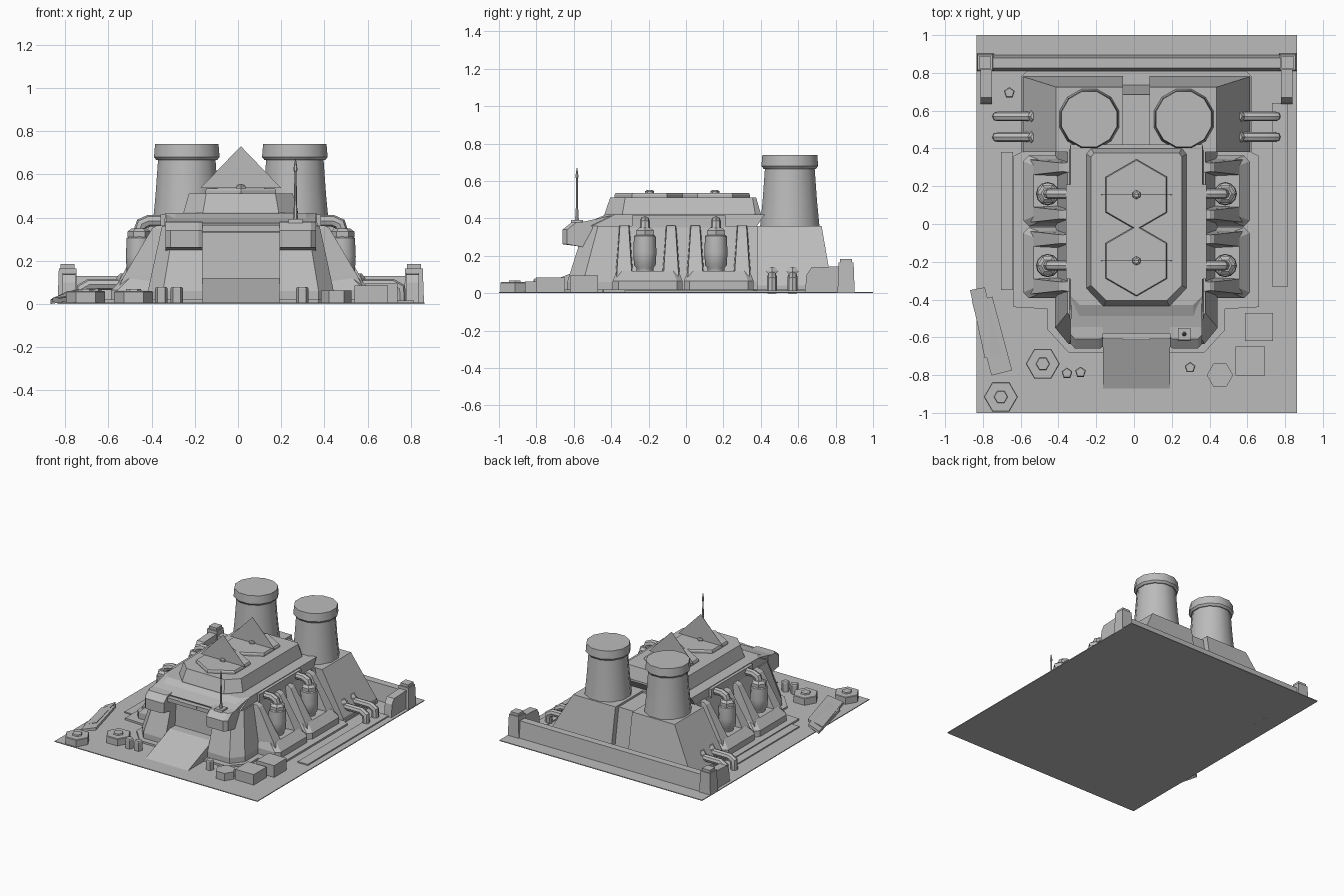
import bpy, bmesh, math
from mathutils import Vector

if "Cube" in bpy.data.objects:
    bpy.data.objects.remove(bpy.data.objects["Cube"])

CX = 0.013  # centre line of the building
mat = bpy.data.materials.new("plain grey")
mat.diffuse_color = (0.5, 0.5, 0.5, 1)
mat.use_nodes = True
mat.node_tree.nodes["Principled BSDF"].inputs["Base Color"].default_value = mat.diffuse_color


def make(name, verts, faces, smooth=False):
    me = bpy.data.meshes.new(name)
    me.from_pydata(verts, [], faces)
    bm = bmesh.new()
    bm.from_mesh(me)
    bmesh.ops.recalc_face_normals(bm, faces=bm.faces)
    bm.to_mesh(me)
    bm.free()
    me.materials.append(mat)
    ob = bpy.data.objects.new(name, me)
    bpy.context.collection.objects.link(ob)
    if smooth:
        bpy.ops.object.select_all(action='DESELECT')
        ob.select_set(True)
        bpy.context.view_layer.objects.active = ob
        bpy.ops.object.shade_smooth_by_angle(angle=math.radians(40))
    return ob


def loft(name, rings, smooth=False):
    """Skin equal-length rings of 3D points and cap both ends."""
    n = len(rings[0])
    verts = [p for r in rings for p in r]
    faces = [tuple(range(n)), tuple(range((len(rings) - 1) * n, len(rings) * n))]
    for k in range(len(rings) - 1):
        for i in range(n):
            j = (i + 1) % n
            faces.append((k * n + i, k * n + j, k * n + n + j, k * n + n + i))
    return make(name, verts, faces, smooth)


def rect(x0, x1, y0, y1, z):
    return [(x0, y0, z), (x1, y0, z), (x1, y1, z), (x0, y1, z)]


def box(name, x0, x1, y0, y1, z0, z1, inset=0):
    return loft(name, [rect(x0, x1, y0, y1, z0),
                       rect(x0 + inset, x1 - inset, y0 + inset, y1 - inset, z1)])


def ngon(x, y, z, r, n, turn=0.0):
    return [(x + r * math.cos(2 * math.pi * i / n + turn),
             y + r * math.sin(2 * math.pi * i / n + turn), z) for i in range(n)]


def turned(name, x, y, profile, n, turn=0.0, smooth=False):
    return loft(name, [ngon(x, y, z, r, n, turn) for r, z in profile], smooth)


def mirrored(half, z):
    """Outline symmetric about the centre line, from its right half."""
    return [(CX + x, y, z) for x, y in half] + [(CX - x, y, z) for x, y in reversed(half)]


def pipe(name, pts, r, n=8):
    """Tube along a path lying in an xz plane."""
    pts = [Vector(p) for p in pts]
    rings = []
    for i, p in enumerate(pts):
        a = (p - pts[max(i - 1, 0)]).normalized()
        b = (pts[min(i + 1, len(pts) - 1)] - p).normalized()
        t = (a + b).normalized()
        side = Vector((0, 1, 0))
        up = t.cross(side)
        k = 1 / max(t.dot(b if b.length else a), 0.5)
        rings.append([tuple(p + side * r * math.cos(2 * math.pi * j / n)
                            + up * r * k * math.sin(2 * math.pi * j / n)) for j in range(n)])
    return loft(name, rings, True)


# Ground plate and low skirt
box("ground_plate", -0.835, 0.862, -1, 1, 0, 0.006)
skirt = [(0.58, 0.81), (0.61, 0.78), (0.61, 0.38), (0.65, 0.36), (0.65, -0.44),
         (0.47, -0.45), (0.47, -0.56), (0.36, -0.68), (0.18, -0.68)]
loft("skirt", [mirrored(skirt, 0), mirrored(skirt, 0.02)])
box("right_strip", 0.73, 0.815, -0.33, 0.64, 0, 0.015)
box("left_strip", -0.705, -0.64, -0.35, 0.38, 0, 0.015)

# Main hull with a door recess at the front
low = [(0.43, 0.4), (0.43, -0.55), (0.36, -0.635), (0.178, -0.635), (0.178, -0.52)]
top = [(0.365, 0.4), (0.365, -0.47), (0.31, -0.54), (0.178, -0.54), (0.178, -0.5)]
loft("hull", [mirrored(low, 0), mirrored(low, 0.06), mirrored(top, 0.36)])
loft("ramp", [[(CX + s * 0.178, y, z) for y, z in
               ((-0.87, 0.0), (-0.87, 0.006), (-0.58, 0.12), (-0.5, 0.12), (-0.5, 0.0))]
              for s in (-1, 1)])

# Sloping deck above the hull
d0 = [(0.355, 0.38), (0.355, -0.5), (0.31, -0.57)]
d1 = [(0.35, 0.42), (0.35, -0.38), (0.3, -0.43)]
loft("deck", [mirrored(d0, 0.36), mirrored(d1, 0.42)])
loft("deck_front", [[(CX + s * 0.345, y, z) for y, z in
                     ((-0.4, 0.415), (-0.58, 0.375), (-0.56, 0.33), (-0.4, 0.33))] for s in (-1, 1)])
for s in (-1, 1):
    box("deck_side_box", CX + s * 0.36 - 0.012, CX + s * 0.36 + 0.012, -0.29, 0.21, 0.35, 0.415)

# Visor: two arms and a lower lintel over the door
for s in (-1, 1):
    def arm(w, d):
        return [(CX + s * w, y, z) for y, z in
                ((-0.5, 0.385), (-0.61 + d, 0.38), (-0.66 + d, 0.34), (-0.66 + d, 0.262),
                 (-0.55, 0.247), (-0.5, 0.247))]
    loft("visor_arm", [arm(0.178, 0.01), arm(0.195, 0), arm(0.325, 0), arm(0.348, 0.025)])
box("lintel", CX - 0.178, CX + 0.178, -0.61, -0.48, 0.335, 0.365)
box("lintel_sign", CX - 0.07, CX + 0.07, -0.615, -0.6, 0.345, 0.365)

# Upper superstructure
u0 = [(0.265, 0.36), (0.24, 0.4), (-0.24, 0.4)]
u0 = [(0.24, 0.4), (0.265, 0.37), (0.265, -0.34), (0.175, -0.435)]
u1 = [(0.225, 0.375), (0.24, 0.355), (0.24, -0.325), (0.16, -0.405)]
loft("superstructure", [mirrored(u0, 0.415), mirrored(u0, 0.425), mirrored(u1, 0.512)])

# Roof fans: hex plate, hub and an upright thin triangle
for y in (0.155, -0.195):
    turned("roof_hex", CX, y, [(0.188, 0.51), (0.188, 0.525), (0.182, 0.535)], 6, math.pi / 2)
    turned("roof_hub", CX, y, [(0.024, 0.53), (0.024, 0.545), (0.014, 0.552)], 6, math.pi / 2)
    loft("roof_fin", [[(CX - 0.187, y + d, 0.536), (CX + 0.187, y + d, 0.536), (CX, y + d, 0.73)]
                      for d in (-0.001, 0.001)])

# Rear block in two halves with a groove, and the chimneys
for s in (-1, 1):
    b = [(0.07, 0.38), (0.6, 0.38), (0.6, 0.78), (0.07, 0.78)]
    t = [(0.07, 0.38), (0.425, 0.38), (0.425, 0.725), (0.07, 0.725)]
    loft("rear_block", [[(CX + s * x, y, z) for x, y in o]
                        for o, z in ((b, 0), (b, 0.04), (t, 0.36))])
    turned("chimney", CX + s * 0.25, 0.555, [(0.165, 0.35), (0.15, 0.5), (0.137, 0.675)],
           12, math.pi / 12, True)
    turned("chimney_rim", CX + s * 0.25, 0.555,
           [(0.145, 0.665), (0.157, 0.68), (0.152, 0.74)], 12, math.pi / 12, True)
loft("rear_groove", [rect(CX - 0.08, CX + 0.08, 0.38, 0.74, 0),
                     rect(CX - 0.08, CX + 0.08, 0.38, 0.685, 0.345)])

# Side engines: plinth, two buttresses, tank and elbow pipe
for s in (-1, 1):
    for yc in (0.175, -0.205):
        def plinth(w, h, z):
            c = 0.03
            return [(CX + s * x, yc + y, z) for x, y in
                    ((0.36, -h), (w - c, -h), (w, c - h), (w, h - c), (w - c, h), (0.36, h))]
        loft("plinth", [plinth(0.6, 0.187, 0), plinth(0.6, 0.187, 0.065),
                        plinth(0.545, 0.165, 0.12)])
        for o in (-0.125, 0.125):
            def rib(x, z, h):
                return [(CX + s * 0.34, yc + o - h, z), (CX + s * x, yc + o - h * 0.8, z),
                        (CX + s * x, yc + o + h * 0.8, z), (CX + s * 0.34, yc + o + h, z)]
            loft("buttress", [rib(0.57, 0.07, 0.052), rib(0.54, 0.13, 0.048),
                              rib(0.41, 0.35, 0.03), rib(0.39, 0.362, 0.028)])
        x, y = CX + s * 0.47, yc - 0.015
        turned("tank", x, y, [(0.045, 0.11), (0.045, 0.135), (0.058, 0.15), (0.062, 0.22),
                              (0.058, 0.305), (0.04, 0.318)], 12, 0, True)
        turned("tank_collar", x, y, [(0.055, 0.31), (0.055, 0.335), (0.035, 0.35)], 6)
        pipe("elbow_pipe", [(CX + s * 0.33, y, 0.385), (CX + s * 0.425, y, 0.385),
                            (CX + s * 0.458, y, 0.37), (x, y, 0.335)], 0.027)

    # Rear drain pipes
    for y in (0.46, 0.57):
        pipe("drain_pipe", [(CX + s * 0.44, y, 0.09), (CX + s * 0.7, y, 0.09),
                            (CX + s * 0.735, y, 0.07), (CX + s * 0.738, y, 0.0)], 0.026)
        turned("drain_flange", CX + s * 0.54, y, [(0.036, 0.04), (0.036, 0.12), (0.02, 0.14)], 6)

    # Corner walls and posts
    def side_wall(x):
        return [(CX + s * x, y, z) for y, z in
                ((0.635, 0), (0.645, 0.1), (0.67, 0.137), (0.84, 0.145), (0.84, 0))]
    loft("side_wall", [side_wall(0.765), side_wall(0.825)])
    xa, xb = sorted((CX + s * 0.755, CX + s * 0.848))
    box("corner_post", xa, xb, 0.81, 0.902, 0, 0.165, 0.006)
    box("post_cap", xa + 0.014, xb - 0.014, 0.824, 0.888, 0.16, 0.184)

# Rear wall
loft("rear_wall", [[(CX + s * 0.77, y, z) for y, z in
                    ((0.81, 0), (0.825, 0.13), (0.88, 0.13), (0.895, 0))] for s in (-1, 1)])

# Yard clutter: hatches, crates, cans
for x, y, h in ((-0.705, -0.915, 0.055), (-0.483, -0.74, 0.055)):
    turned("hatch", x, y, [(0.09, 0), (0.09, h), (0.086, h + 0.004)], 6)
    turned("hatch_nut", x, y, [(0.038, h), (0.034, h + 0.014)], 6)
turned("hex_crate", 0.455, -0.8, [(0.07, 0), (0.07, 0.062)], 6)
box("crate", 0.587, 0.737, -0.62, -0.47, 0, 0.095)
box("crate", 0.538, 0.693, -0.802, -0.648, 0, 0.085)
for x, y in ((-0.355, -0.79), (-0.283, -0.785), (0.297, -0.76), (-0.66, 0.695)):
    turned("can", x, y, [(0.03, 0), (0.03, 0.072), (0.025, 0.078)], 5, math.pi / 2)

# Leaning slabs at the left edge
for pts, z in ((((-0.858, -0.41), (-0.75, -0.385), (-0.645, -0.775), (-0.755, -0.802)), 0.02),
               (((-0.868, -0.35), (-0.79, -0.335), (-0.70, -0.69), (-0.79, -0.71)), 0.012)):
    hs = (0, 0.04, 0.045, 0.012)
    loft("slab", [[(x, y, z + h + d) for (x, y), h in zip(pts, hs)] for d in (-0.012, 0.008)])

# Antenna
box("antenna_base", 0.23, 0.302, -0.618, -0.547, 0.36, 0.392, 0.004)
turned("antenna_mast", 0.266, -0.583, [(0.012, 0.39), (0.007, 0.46), (0.005, 0.61),
                                       (0.009, 0.62), (0.008, 0.635), (0.002, 0.67)], 6)
